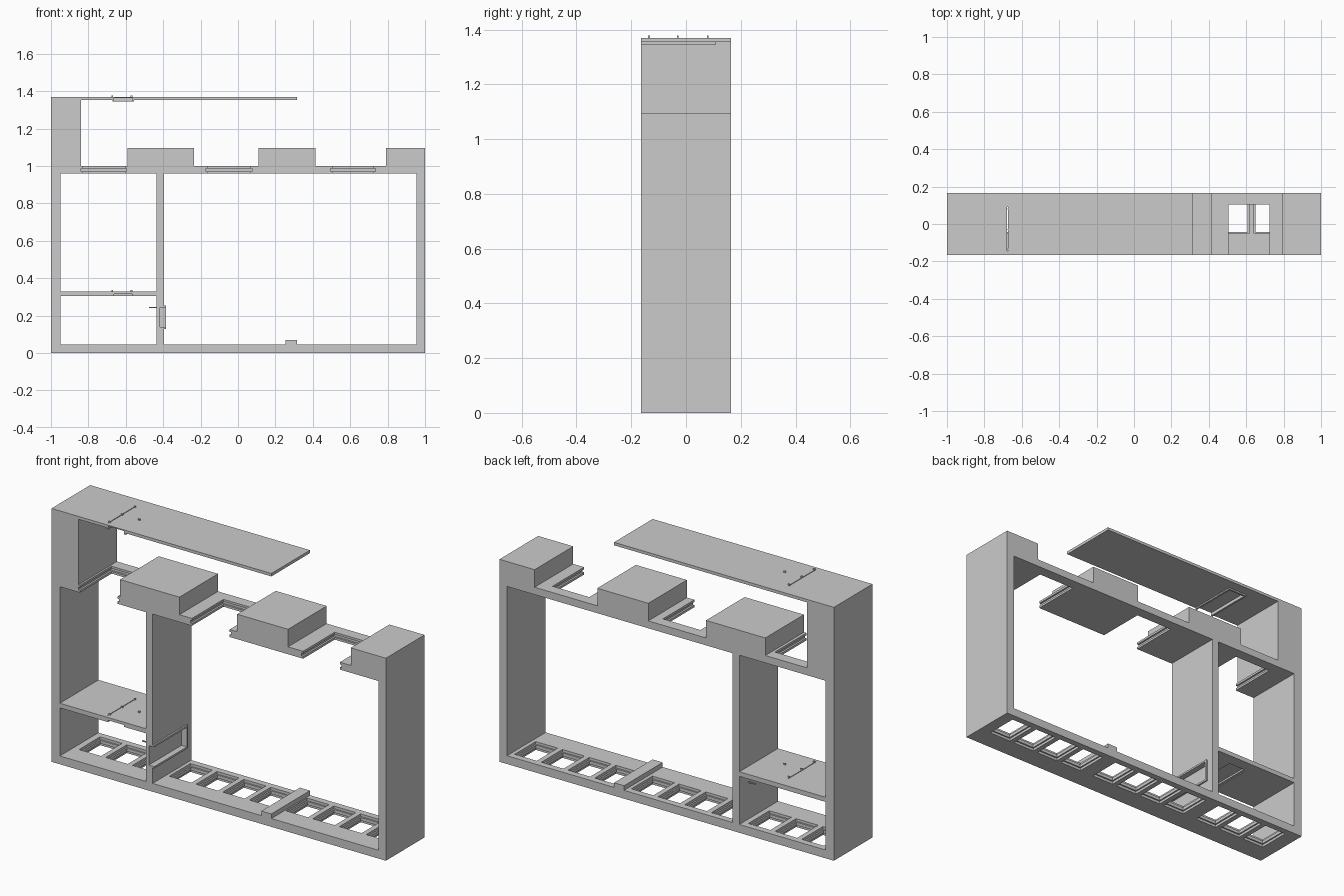
import bpy
import bmesh
from mathutils import Matrix, Vector

old = bpy.data.objects.get("Cube")
if old:
    bpy.data.objects.remove(old, do_unlink=True)

GREY = (0.6, 0.6, 0.6, 1)
mat = bpy.data.materials.new("plain grey")
mat.use_nodes = True
mat.diffuse_color = GREY
mat.node_tree.nodes["Principled BSDF"].inputs["Base Color"].default_value = GREY

FRONT, BACK = -0.165, 0.165
OUT = 0.05  # overshoot of cutters


def boxes(name, spans):
    """One object made of boxes, each given as (x0, x1, y0, y1, z0, z1)."""
    bm = bmesh.new()
    for x0, x1, y0, y1, z0, z1 in spans:
        size = Vector((x1 - x0, y1 - y0, z1 - z0))
        mid = Vector((x0 + x1, y0 + y1, z0 + z1)) / 2
        bmesh.ops.create_cube(bm, size=1, matrix=Matrix.Translation(mid) @ Matrix.Diagonal(size).to_4x4())
    mesh = bpy.data.meshes.new(name)
    bm.to_mesh(mesh)
    bm.free()
    mesh.materials.append(mat)
    obj = bpy.data.objects.new(name, mesh)
    bpy.context.collection.objects.link(obj)
    return obj


def full(name, x0, x1, z0, z1):
    """A box over the whole depth."""
    return boxes(name, [(x0, x1, FRONT, BACK, z0, z1)])


def cut(obj, spans):
    """Subtract boxes, then drop the cutter."""
    cutter = boxes("cutter", spans)
    cutter.hide_render = True
    mod = obj.modifiers.new("cut", "BOOLEAN")
    mod.operation, mod.solver, mod.object = "DIFFERENCE", "EXACT", cutter
    mod.use_self = True
    bpy.context.view_layer.objects.active = obj
    bpy.ops.object.modifier_apply(modifier=mod.name)
    bpy.data.objects.remove(cutter, do_unlink=True)


# Outer frame
full("right_post", -1, -0.95, 0, 1.0)
full("right_tower", -1, -0.84, 0.96, 1.37)
full("left_post", 0.955, 1, 0, 1.0)
full("roof_block_right", -0.59, -0.235, 0.998, 1.095)
full("roof_block_middle", 0.11, 0.415, 0.998, 1.095)
full("roof_block_left", 0.79, 1, 0.998, 1.095)
full("floor_rail", 0.255, 0.315, 0.04, 0.07)

# Floor with rows of stepped openings
floor = full("floor", -0.95, 0.955, 0, 0.045)
holes = []
for centre, count in ((-0.69, 3), (-0.07, 4), (0.628, 4)):
    for i in range(count):
        x = centre + (i - (count - 1) / 2) * 0.16
        for half, z0, z1 in ((0.058, -OUT, 0.1), (0.066, -OUT, 0.014), (0.066, 0.031, 0.1)):
            holes.append((x - half, x + half, 0.04 - half - 0.024, 0.04 + half + 0.024, z0, z1))
cut(floor, holes)

# Ceiling with grooved slots open to the front
ceiling = full("ceiling", -0.95, 0.955, 0.96, 1.0)
slots = []
for x0, x1 in ((-0.83, -0.605), (-0.16, 0.065), (0.505, 0.725)):
    slots.append((x0, x1, FRONT - OUT, 0.105, 0.9, 1.05))
    slots.append((x0 - 0.01, x1 + 0.01, FRONT - OUT, 0.115, 0.972, 0.988))
cut(ceiling, slots)

# Divider with a side hatch pocket and raised rim
divider = full("divider", -0.435, -0.395, 0.04, 0.965)
cut(divider, [(-0.418, -0.3, FRONT - OUT, 0.115, 0.138, 0.243)])
boxes("divider_hatch_rim", [
    (-0.4, -0.386, FRONT, 0.125, 0.128, 0.138),
    (-0.4, -0.386, FRONT, 0.125, 0.243, 0.253),
    (-0.4, -0.386, 0.115, 0.125, 0.138, 0.243)])
boxes("divider_pins", [(-0.475, -0.43, y, y + 0.006, 0.24, 0.246) for y in (-0.14, -0.03, 0.08)])

# Shelf and top canopy, each with a hatch pocket below and pins above
for name, x0, x1, z0, z1, lip in (("shelf", -0.955, -0.43, 0.305, 0.33, 0),
                                  ("canopy", -0.85, 0.315, 1.354, 1.37, 0.008)):
    panel = full(name, x0, x1, z0, z1)
    cut(panel, [(-0.662, -0.565, FRONT - OUT, 0.1, z0 - OUT, z0 + 0.01),
                (-0.678, -0.674, -0.145, 0.09, z0 - OUT, z1 + OUT)])
    if lip:
        boxes(name + "_hatch_rim", [
            (-0.672, -0.662, FRONT, 0.11, z0 - lip, z0 + 0.002),
            (-0.565, -0.555, FRONT, 0.11, z0 - lip, z0 + 0.002),
            (-0.662, -0.565, 0.1, 0.11, z0 - lip, z0 + 0.002)])
    pins = [(-0.672, y) for y in (-0.135, -0.03, 0.08)] + [(-0.57, -0.03)]
    boxes(name + "_pins", [(x - 0.005, x + 0.005, y - 0.003, y + 0.003, z1 - 0.002, z1 + 0.008)
                           for x, y in pins])
